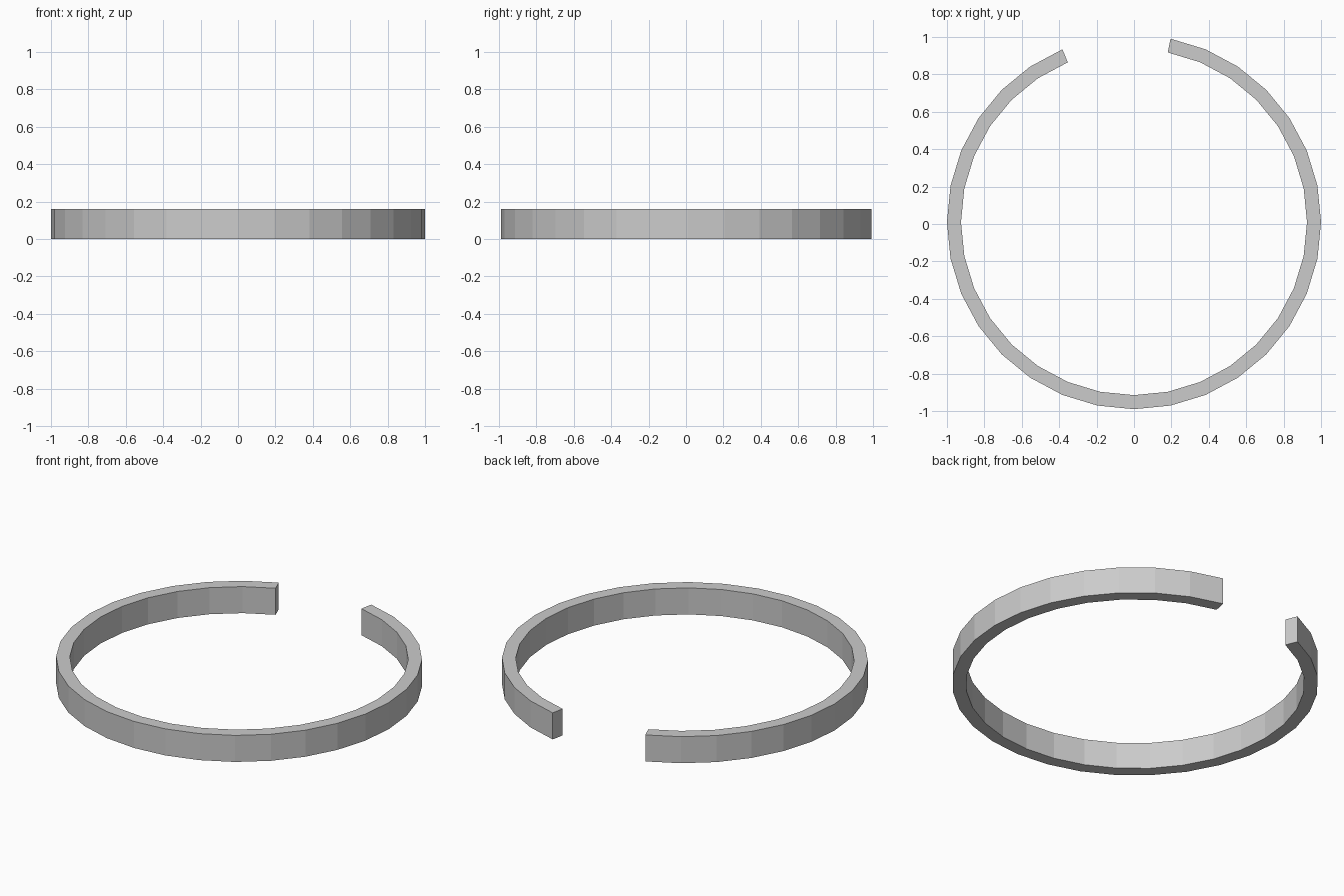
import bpy, bmesh, math

if "Cube" in bpy.data.objects:
    bpy.data.objects.remove(bpy.data.objects["Cube"])

SIDES = 32          # facets in a full circle
SPAN = 29           # facets kept, leaving the gap at the back
R_OUT, R_IN, HEIGHT = 1.0, 0.925, 0.16
Y_SHIFT = 0.01
STEP = 2 * math.pi / SIDES
START = math.radians(112.5)

# Open ring: rectangular cross-section swept round the arc
bm = bmesh.new()
section = [(R_IN, 0), (R_OUT, 0), (R_OUT, HEIGHT), (R_IN, HEIGHT)]
rings = []
for i in range(SPAN + 1):
    a = START + i * STEP
    rings.append([bm.verts.new((r * math.cos(a), r * math.sin(a) + Y_SHIFT, z))
                  for r, z in section])
for a, b in zip(rings, rings[1:]):
    for j in range(4):
        k = (j + 1) % 4
        bm.faces.new((a[j], a[k], b[k], b[j]))

# End caps
bm.faces.new(rings[0])
bm.faces.new(rings[-1])
bmesh.ops.recalc_face_normals(bm, faces=bm.faces)

mesh = bpy.data.meshes.new("open_ring")
bm.to_mesh(mesh)
bm.free()
bpy.context.collection.objects.link(bpy.data.objects.new("open_ring", mesh))
